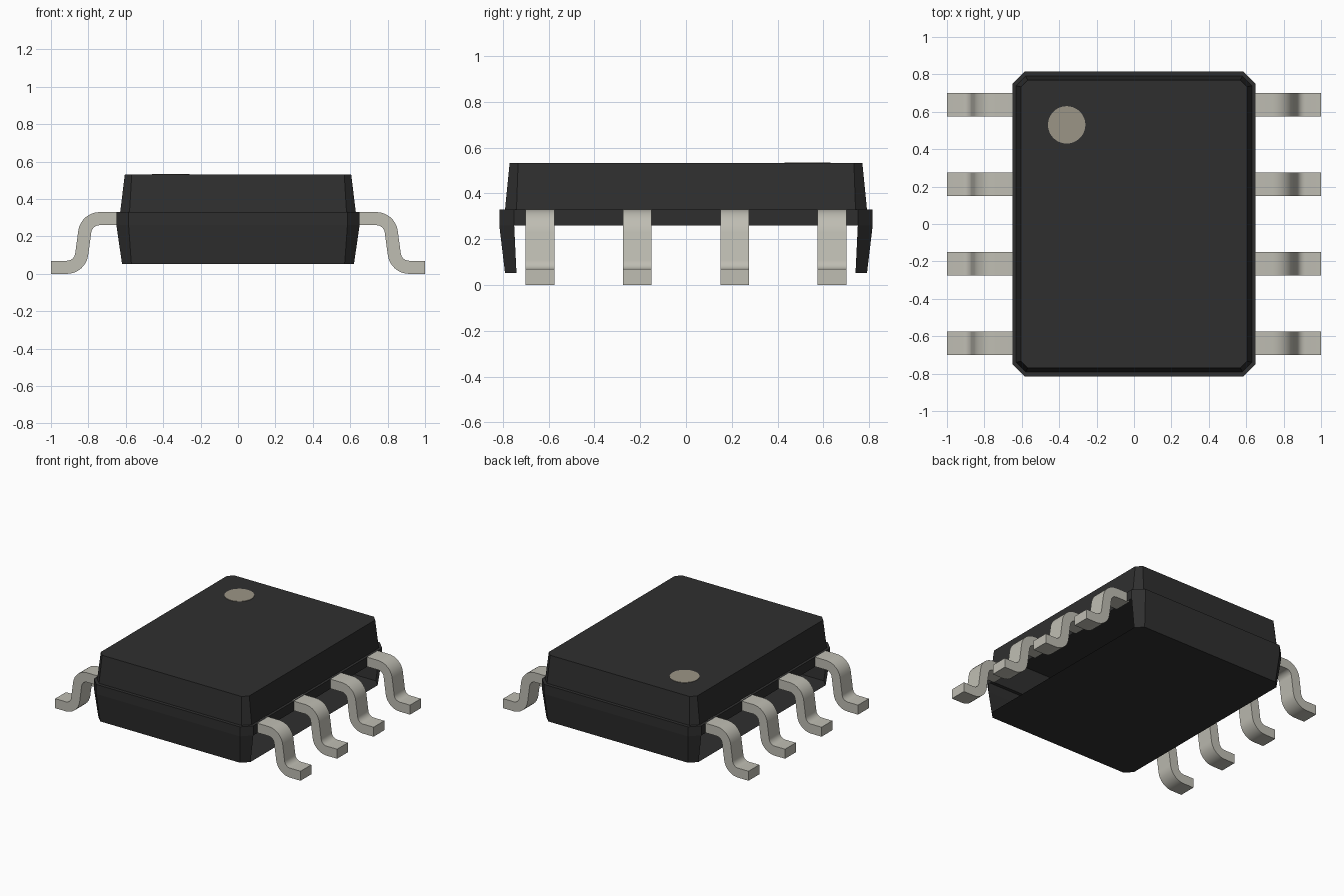
import bpy, bmesh, math

cube = bpy.data.objects.get("Cube")
if cube:
    bpy.data.objects.remove(cube, do_unlink=True)


def material(name, rgb):
    mat = bpy.data.materials.new(name)
    mat.use_nodes = True
    mat.diffuse_color = (*rgb, 1)
    bsdf = next(n for n in mat.node_tree.nodes if n.type == 'BSDF_PRINCIPLED')
    bsdf.inputs["Base Color"].default_value = (*rgb, 1)
    return mat


def finish(bm, name, mat, smooth=False):
    mesh = bpy.data.meshes.new(name)
    bm.to_mesh(mesh)
    bm.free()
    mesh.materials.append(mat)
    obj = bpy.data.objects.new(name, mesh)
    bpy.context.collection.objects.link(obj)
    if smooth:
        bpy.ops.object.select_all(action='DESELECT')
        obj.select_set(True)
        bpy.context.view_layer.objects.active = obj
        bpy.ops.object.shade_smooth_by_angle(angle=math.radians(35))
    return obj


black = material("black plastic", (0.028, 0.028, 0.028))
metal = material("tinned metal", (0.52, 0.51, 0.45))
beige = material("marker beige", (0.33, 0.30, 0.24))


def chamfered_ring(bm, z, hx, hy, c):
    corners = []
    for sx, sy in ((1, 1), (-1, 1), (-1, -1), (1, -1)):
        along_x = (sx * (hx - c), sy * hy, z)
        along_y = (sx * hx, sy * (hy - c), z)
        corners += [along_y, along_x] if sx * sy > 0 else [along_x, along_y]
    return [bm.verts.new(p) for p in corners]


# Body: stacked chamfered rectangles, lower long sides left open under the leads
bm = bmesh.new()
rings = [chamfered_ring(bm, *r) for r in (
    (0.052, 0.62, 0.79, 0.05),
    (0.26, 0.65, 0.815, 0.065),
    (0.33, 0.65, 0.815, 0.065),
    (0.33, 0.63, 0.79, 0.05),
    (0.532, 0.605, 0.77, 0.037))]
bm.faces.new(rings[0][::-1])
bm.faces.new(rings[-1])
for level, (low, high) in enumerate(zip(rings, rings[1:])):
    for i in range(8):
        j = (i + 1) % 8
        long_side = i in (3, 7)
        if level == 0 and long_side:
            continue
        bm.faces.new((low[i], low[j], high[j], high[i]))
finish(bm, "chip_body", black)

# Pin one marker: thin disc on the top face
bm = bmesh.new()
bmesh.ops.create_cone(bm, cap_ends=True, segments=48, radius1=0.1, radius2=0.1, depth=0.004)
bmesh.ops.translate(bm, verts=bm.verts, vec=(-0.36, 0.53, 0.533))
finish(bm, "pin_one_marker", beige)


def arc(cx, cz, r, start, end, steps=8):
    angles = [math.radians(start + (end - start) * k / steps) for k in range(steps + 1)]
    return [(cx + r * math.cos(a), cz + r * math.sin(a)) for a in angles]


# Gull-wing lead profile in x and z
SMALL, LARGE = 0.045, 0.115
upper = [(0.632, 0.33)] + arc(0.74, 0.215, LARGE, 90, 8) \
    + arc(0.915, 0.115, SMALL, 188, 270) + [(1.0, 0.07)]
lower = [(0.632, 0.26)] + arc(0.74, 0.215, SMALL, 90, 8) \
    + arc(0.915, 0.115, LARGE, 188, 270) + [(1.0, 0.0)]


def lead(name, side, y, half=0.0625):
    bm = bmesh.new()
    sections = [[bm.verts.new((side * x, y + dy, z)) for (x, z), dy in
                 ((a, -half), (a, half), (b, half), (b, -half))]
                for a, b in zip(upper, lower)]
    for s, t in zip(sections, sections[1:]):
        for i in range(4):
            j = (i + 1) % 4
            bm.faces.new((s[i], s[j], t[j], t[i]))
    bm.faces.new(sections[0])
    bm.faces.new(sections[-1])
    bmesh.ops.recalc_face_normals(bm, faces=bm.faces)
    finish(bm, name, metal, smooth=True)


for side, label in ((1, "left"), (-1, "right")):
    for n in range(4):
        lead(f"{label}_lead_{n + 1}", side, (n - 1.5) * 0.425)
